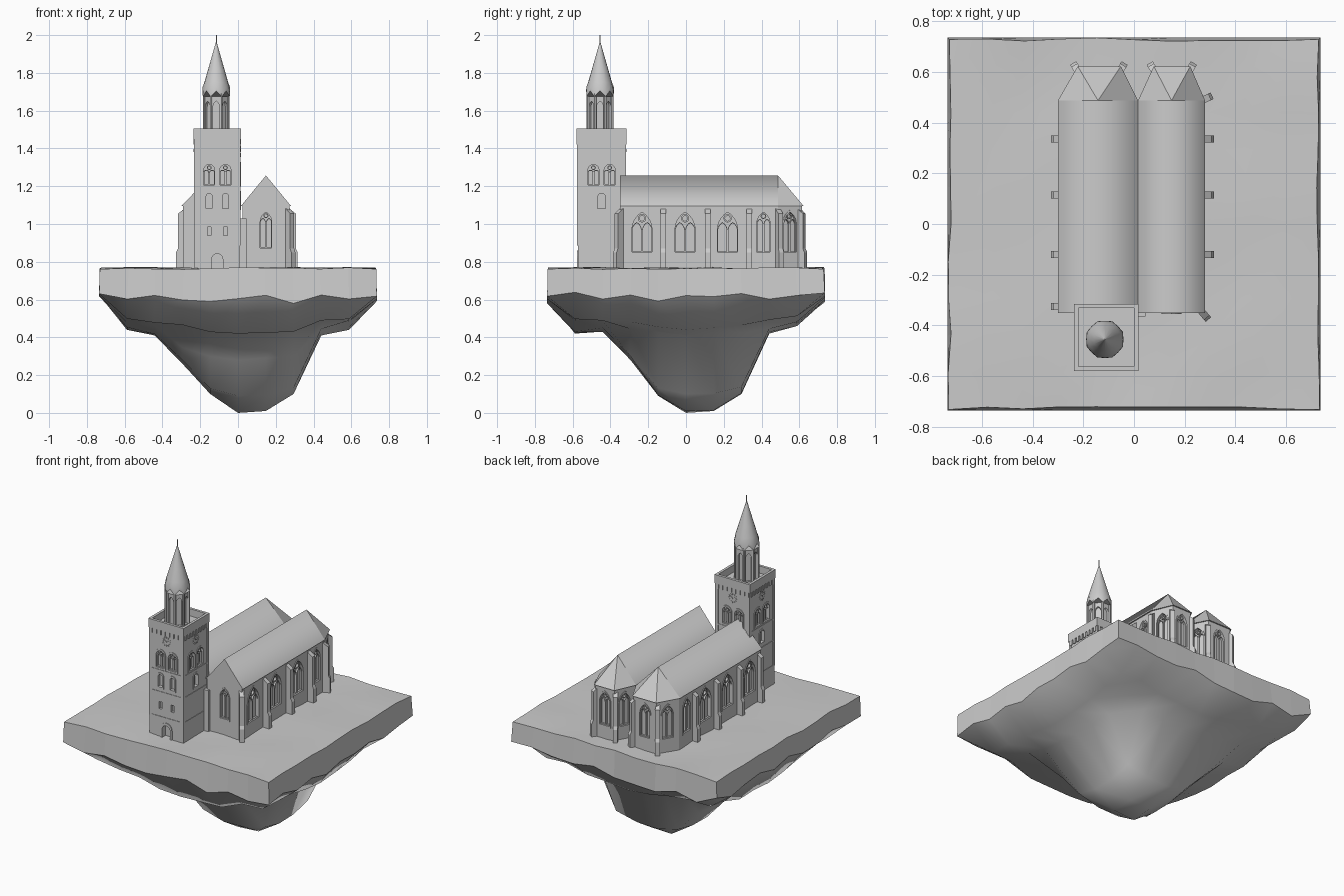
import bpy, bmesh, math, random
from mathutils import Matrix, Vector

if "Cube" in bpy.data.objects:
    bpy.data.objects.remove(bpy.data.objects["Cube"])
random.seed(4)
G = 0.75            # wall foot, just under the turf
EAVE, RIDGE = 1.10, 1.257


def finish(name, bm, smooth=None):
    bmesh.ops.recalc_face_normals(bm, faces=bm.faces[:])
    me = bpy.data.meshes.new(name)
    bm.to_mesh(me)
    bm.free()
    ob = bpy.data.objects.new(name, me)
    bpy.context.collection.objects.link(ob)
    bpy.ops.object.select_all(action='DESELECT')
    bpy.context.view_layer.objects.active = ob
    ob.select_set(True)
    if smooth:
        bpy.ops.object.shade_smooth_by_angle(angle=math.radians(smooth))
    return ob


def frame(x, y, deg):
    # local axes: u along the wall, v up, w out of the wall
    a = math.radians(deg)
    c, s = math.cos(a), math.sin(a)
    return Matrix(((-s, 0, c, x), (c, 0, s, y), (0, 1, 0, 0), (0, 0, 0, 1)))


def prism(bm, pts, M, d0, d1):
    a = [bm.verts.new(M @ Vector((u, v, d0))) for u, v in pts]
    b = [bm.verts.new(M @ Vector((u, v, d1))) for u, v in pts]
    bm.faces.new(a[::-1])
    bm.faces.new(b)
    for i in range(len(a)):
        j = (i + 1) % len(a)
        bm.faces.new((a[i], a[j], b[j], b[i]))


def box(bm, x0, x1, y0, y1, z0, z1):
    prism(bm, [(x0, y0), (x1, y0), (x1, y1), (x0, y1)], Matrix(), z0, z1)


def ring(bm, outer, inner, M, d0, d1):
    L = [[bm.verts.new(M @ Vector((u, v, d))) for u, v in p]
         for p, d in ((outer, d0), (outer, d1), (inner, d1), (inner, d0))]
    n = len(outer)
    for k in range(4):
        for i in range(n):
            j = (i + 1) % n
            bm.faces.new((L[k][i], L[k][j], L[(k + 1) % 4][j], L[(k + 1) % 4][i]))


def arch(w, z0, z1, pointed=True, n=5):
    R, c, top = (w, -w / 2, math.pi / 3) if pointed else (w / 2, 0, math.pi / 2)
    s = z1 - R * math.sin(top)
    r = [(c + R * math.cos(top * i / n), s + R * math.sin(top * i / n)) for i in range(n)]
    right = [(w / 2, z0)] + r
    return right + [(0, z1)] + [(-u, v) for u, v in reversed(right)]


def circle(r, z, n=12):
    return [(r * math.cos(math.tau * i / n), z + r * math.sin(math.tau * i / n)) for i in range(n)]


def window(cut, det, M, w, z0, z1, pointed=True, lights=2, depth=.018):
    prism(cut, arch(w, z0, z1, pointed), M, -depth, .02)
    ring(det, arch(w + .014, z0 - .007, z1 + .009, pointed),
         arch(w - .004, z0 + .002, z1 - .003, pointed), M, -depth, .004)
    if lights == 2:
        zs, t = z1 - .5 * w, .010
        for s in (-1, 1):
            S = M @ Matrix.Translation((s * w / 4, 0, 0))
            ring(det, arch(w / 2, z0, zs, pointed), arch(w / 2 - t, z0 + t / 2, zs - t / 2, pointed),
                 S, -depth, -.006)
        ring(det, circle(.2 * w, z1 - .32 * w), circle(.12 * w, z1 - .32 * w), M, -depth, -.004)


def carve(ob, cut):
    c = finish("cutter", cut)
    c.hide_render = True
    m = ob.modifiers.new("openings", 'BOOLEAN')
    m.operation, m.solver, m.object = 'DIFFERENCE', 'EXACT', c
    bpy.context.view_layer.objects.active = ob
    bpy.ops.object.modifier_apply(modifier=m.name)
    bpy.data.objects.remove(c)


# Floating island: wavy turf, flat cliff band and a smooth heightfield underside
SX = [.64, .44, .41, .26, .10, 0, .01, .10, .41, .44, .61]
SY = [.61, .42, .43, .28, .09, 0, .01, .10, .42, .46, .61]
bm = bmesh.new()
N, E = 11, .735
top, bot = {}, {}
for i in range(N):
    for j in range(N):
        x, y = -E + 2 * E * i / 10, -E + 2 * E * j / 10
        rim = i in (0, 10) or j in (0, 10)
        k = 1 - random.uniform(0, .02) if rim else 1
        top[i, j] = bm.verts.new((x * k, y * k, .766 + random.uniform(-.006, .006)))
        z = .645 * (1 - (1 - SX[i] / .645) * (1 - SY[j] / .645))
        z = .4 * z + .6 * max(SX[i], SY[j])      # between rounded and pyramid-like
        if rim:
            z += random.uniform(-.035, .025)
        elif i != 5 and j != 5:
            z += random.uniform(-.01, .02) * z / .64
        bot[i, j] = bm.verts.new((x, y, z))
for i in range(N - 1):
    for j in range(N - 1):
        q = [(i, j), (i + 1, j), (i + 1, j + 1), (i, j + 1)]
        bm.faces.new([top[k] for k in q]).smooth = True
        bm.faces.new([bot[k] for k in reversed(q)]).smooth = True
for a in range(N - 1):
    for p, q in (((a, 0), (a + 1, 0)), ((a, 10), (a + 1, 10)), ((0, a), (0, a + 1)), ((10, a), (10, a + 1))):
        bm.faces.new((top[p], top[q], bot[q], bot[p]))
finish("floating_island", bm)

# Two parallel naves with three-sided apses
YF, YB, YA = -.35, .487, .622


def nave(name, x0, x1, p0, p1, side):
    xm = (x0 + x1) / 2
    e = .008
    foot = [(x0 + e, YF), (x1 - e, YF), (x1 - e, YB), (p1 - e / 2, YA - e), (p0 + e / 2, YA - e), (x0 + e, YB)]
    bm = bmesh.new()
    prism(bm, foot, Matrix(), G, EAVE)
    walls = finish(name + "_walls", bm)
    cut, det = bmesh.new(), bmesh.new()
    xw, deg = (foot[1][0], 0) if side > 0 else (foot[0][0], 180)
    for y, w in ((-.233, .11), (-.005, .11), (.22, .11), (.41, .075)):
        window(cut, det, frame(xw, y, deg), w, .85, 1.065)
    for a, b in ((2, 3), (3, 4), (4, 5)):
        (ax, ay), (bx, by) = foot[a], foot[b]
        d = math.degrees(math.atan2(ax - bx, by - ay))
        window(cut, det, frame((ax + bx) / 2, (ay + by) / 2, d), .075, .85, 1.065)
    if side > 0:
        window(cut, det, frame(xm, YF, -90), .065, .87, 1.065)
    carve(walls, cut)
    finish(name + "_tracery", det)
    # hipped roof with a front gable; only the long slopes blend
    bm = bmesh.new()
    low = [bm.verts.new((x, y, EAVE - .004)) for x, y in
           ((x0, YF), (x1, YF), (x1, YB), (p1, YA), (p0, YA), (x0, YB))]
    r0, r1 = bm.verts.new((xm, YF, RIDGE)), bm.verts.new((xm, YB, RIDGE))
    bm.faces.new(low[::-1])
    bm.faces.new((low[0], low[1], r0))
    bm.faces.new((low[1], low[2], r1, r0)).smooth = True
    bm.faces.new((low[5], low[0], r0, r1)).smooth = True
    for a in (2, 3, 4):
        bm.faces.new((low[a], low[a + 1], r1))
    finish(name + "_roof", bm)


nave("left_nave", -.30, .016, -.222, -.052, -1)
nave("right_nave", .016, .28, .078, .222, 1)

# Stepped buttresses
bm = bmesh.new()
SIDE = [(-.02, G), (.044, G), (.044, .85), (.034, .87), (.034, 1.055), (-.02, 1.095)]
spots = [(.272, y, 0) for y in (.335, .115, -.12)] + [(-.284, y, 180) for y in (.335, .115, -.12, -.325)]
spots += [(.265, -.343, -50), (.268, .487, 25), (-.217, .597, 122), (-.060, .597, 58), (.085, .597, 122), (.213, .597, 58)]
for x, y, deg in spots:
    prism(bm, SIDE, frame(x, y, deg + 90) @ Matrix.Rotation(math.pi, 4, 'Y'), -.014, .014)
box(bm, .005, .045, -.365, -.33, G, 1.03)
finish("buttresses", bm)

# Tower shaft with openings on its faces
TX0, TX1, TY0, TY1 = -.23, .011, -.573, -.321
TX, TY = (TX0 + TX1) / 2, (TY0 + TY1) / 2
bm = bmesh.new()
box(bm, TX0, TX1, TY0, TY1, G, 1.46)
shaft = finish("tower_shaft", bm)
cut, det, clock = bmesh.new(), bmesh.new(), bmesh.new()
corb = bmesh.new()
for deg, x, y in ((-90, TX, TY0), (0, TX1, TY), (90, TX, TY1), (180, TX0, TY)):
    M = frame(x, y, deg)
    off = lambda u: M @ Matrix.Translation((u, 0, 0))
    for u in (-.043, .043):
        window(cut, det, off(u), .062, 1.205, 1.318, False)
    if deg == -90:
        for u in (-.043, .043):
            window(cut, det, off(u), .036, 1.08, 1.165, False, 1)
            prism(cut, [(u - .01, .94), (u + .01, .94), (u + .01, .985), (u - .01, .985)], M, -.018, .02)
        prism(cut, arch(.06, G - .02, .845, False), M, -.03, .02)
        ring(det, arch(.082, G, .86, False), arch(.058, G + .005, .843, False), M, -.03, .005)
    else:
        window(cut, det, off(0), .045, 1.08, 1.165, False, 1)
    # clock: short radial markers and two hands
    for k in range(12):
        R = off(0) @ Matrix.Translation((0, 1.385, 0)) @ Matrix.Rotation(math.tau * k / 12, 4, 'Z')
        prism(clock, [(-.002, .022), (.002, .022), (.002, .03), (-.002, .03)], R, -.003, .004)
        if k in (2, 10):
            prism(clock, [(-.002, -.004), (.002, -.004), (.002, .02), (-.002, .02)], R, -.003, .005)
    # corbels under the parapet
    for k in range(8):
        u = (k - 3.5) * .031
        prism(corb, [(u - .009, 1.42), (u + .009, 1.42), (u + .009, 1.455), (u - .009, 1.455)], M, -.005, .006)
carve(shaft, cut)
finish("tower_window_frames", det)
finish("clock_markers", clock)
finish("tower_corbels", corb)

# Parapet, ledges and corner strips
bm = bmesh.new()


def rect(o):
    return [(TX0 - o, TY0 - o), (TX1 + o, TY0 - o), (TX1 + o, TY1 + o), (TX0 - o, TY1 + o)]


ring(bm, rect(.006), rect(-.011), Matrix(), 1.45, 1.506)
for z in (.885, 1.045, 1.185):
    ring(bm, rect(.003), rect(-.004), Matrix(), z, z + .008)
for x in (TX0, TX1):
    for y in (TY0, TY1):
        sx, sy = (1 if x == TX0 else -1), (1 if y == TY0 else -1)
        xs, ys = sorted((x - .003 * sx, x + .018 * sx)), sorted((y - .003 * sy, y + .018 * sy))
        box(bm, *xs, *ys, .89, 1.455)
finish("tower_parapet_and_ledges", bm)

# Eight-sided lantern with columns and arched openings
CX, CY = -.115, -.455
bm, cut, det = bmesh.new(), bmesh.new(), bmesh.new()
C = Matrix.Translation((CX, CY, 0))
ngon = lambda r, n=8: [(r * math.cos(math.tau * (k + .5) / n), r * math.sin(math.tau * (k + .5) / n)) for k in range(n)]
prism(bm, ngon(.070), C, 1.43, 1.705)
lantern = finish("lantern", bm)
for k in range(8):
    a = math.tau * k / 8
    r = .070 * math.cos(math.pi / 8)
    M = frame(CX + r * math.cos(a), CY + r * math.sin(a), math.degrees(a))
    prism(cut, arch(.034, 1.47, 1.65), M, -.014, .02)
    b = a + math.pi / 8
    P = Matrix.Translation((CX + .069 * math.cos(b), CY + .069 * math.sin(b), 0))
    prism(det, ngon(.008, 6), P, 1.43, 1.69)
carve(lantern, cut)
finish("lantern_columns", det)

# Pleated spire and finial rod
bm = bmesh.new()
rows = []
for r, z, lift in ((.077, 1.675, .03), (.076, 1.70, .025), (.066, 1.75, 0),
                   (.045, 1.82, 0), (.003, 1.96, 0)):
    rows.append([])
    for k in range(16):
        a, q = math.tau * k / 16 + math.pi / 8, r * (.955 if k % 2 else 1)
        rows[-1].append(bm.verts.new((CX + q * math.cos(a), CY + q * math.sin(a), z + lift * (k % 2))))
for a, b in zip(rows, rows[1:]):
    for k in range(16):
        bm.faces.new((a[k], a[(k + 1) % 16], b[(k + 1) % 16], b[k]))
bm.faces.new(rows[0][::-1])
bm.faces.new(rows[-1])
prism(bm, ngon(.003, 6), C, 1.94, 2.0)
finish("spire", bm, 35)
